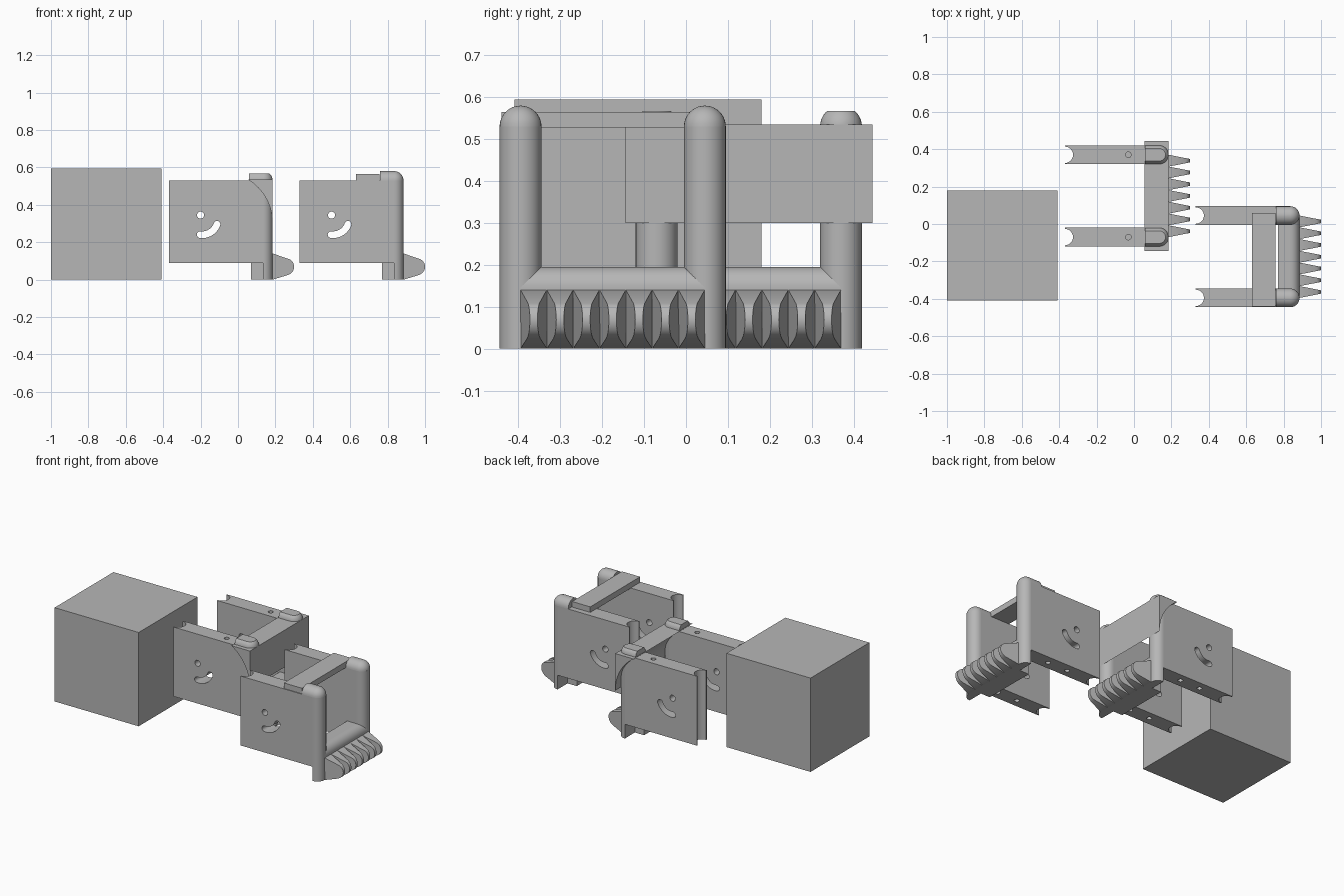
import bpy, bmesh
from math import sin, cos, pi, radians, sqrt, atan2

old = bpy.data.objects.get("Cube")
if old:
    bpy.data.objects.remove(old, do_unlink=True)

grey = bpy.data.materials.new("plain_grey")
grey.use_nodes = True
tone = (0.47, 0.47, 0.47, 1)
grey.diffuse_color = tone
grey.node_tree.nodes["Principled BSDF"].inputs["Base Color"].default_value = tone

R = 0.05            # half the thickness of a side plate
CX = 0.835          # centre of the rounded front post
TOP = 0.53          # top of the side plates


def loft(name, rings, smooth=False):
    """Skin equal-length closed rings of 3D points and cap both ends."""
    bm = bmesh.new()
    loops = [[bm.verts.new(p) for p in ring] for ring in rings]
    n = len(loops[0])
    for a, b in zip(loops, loops[1:]):
        for i in range(n):
            j = (i + 1) % n
            bm.faces.new((a[i], a[j], b[j], b[i]))
    bm.faces.new(loops[0][::-1])
    bm.faces.new(loops[-1])
    bmesh.ops.recalc_face_normals(bm, faces=bm.faces)
    mesh = bpy.data.meshes.new(name)
    bm.to_mesh(mesh)
    bm.free()
    mesh.materials.append(grey)
    ob = bpy.data.objects.new(name, mesh)
    bpy.context.collection.objects.link(ob)
    if smooth:
        shade(ob)
    return ob


def shade(ob):
    bpy.ops.object.select_all(action='DESELECT')
    ob.select_set(True)
    bpy.context.view_layer.objects.active = ob
    bpy.ops.object.shade_smooth_by_angle(angle=radians(30))


def along_y(name, pts, y0, y1, smooth=False):
    return loft(name, [[(x, y, z) for x, z in pts] for y in (y0, y1)], smooth)


def along_z(name, pts, z0, z1, smooth=False):
    return loft(name, [[(x, y, z) for x, y in pts] for z in (z0, z1)], smooth)


def rect(a0, b0, a1, b1):
    return [(a0, b0), (a1, b0), (a1, b1), (a0, b1)]


def arc(cx, cy, r, start, end, n):
    step = (end - start) / n
    return [(cx + r * cos(start + step * i), cy + r * sin(start + step * i))
            for i in range(n + 1)]


def circle(cx, cy, r, n=24):
    return arc(cx, cy, r, 0, 2 * pi, n)[:-1]


def cut(ob, cutters):
    bpy.context.view_layer.objects.active = ob
    for c in cutters:
        mod = ob.modifiers.new("cut", 'BOOLEAN')
        mod.operation = 'DIFFERENCE'
        mod.solver = 'EXACT'
        mod.object = c
        bpy.ops.object.modifier_apply(modifier=mod.name)
        bpy.data.objects.remove(c, do_unlink=True)


def curved_slot():
    cx, cz, r, w = 0.508, 0.325, 0.085, 0.018
    a, b = radians(-97), radians(-20)
    end = (cx + r * cos(b), cz + r * sin(b))
    start = (cx + r * cos(a), cz + r * sin(a))
    return (arc(cx, cz, r + w, a, b, 12) + arc(*end, w, b, b + pi, 8)[1:-1]
            + arc(cx, cz, r - w, b, a, 12) + arc(*start, w, a + pi, a + 2 * pi, 8)[1:-1])


def side_assembly(tag, y, dx, cap_top):
    # Side plate with rear groove, round hole, curved slot and pin holes
    plate = along_y(tag + "_side_plate", rect(0.33 + dx, 0.09, CX + dx, TOP), y - R, y + R)
    slot = [(x + dx, z) for x, z in curved_slot()]
    cutters = [along_z("groove_cutter", circle(0.33 + dx, y, 0.044), 0, 1),
               along_y("hole_cutter", circle(0.5 + dx, 0.345, 0.019), y - 1, y + 1),
               along_y("slot_cutter", slot, y - 1, y + 1),
               along_z("pin_cutter", circle(0.67 + dx, y, 0.015, 16), 0.49, 0.6)]
    for x in (0.53, 0.67):
        cutters.append(along_z("pin_cutter", circle(x + dx, y, 0.015, 16), 0, 0.13))
    cut(plate, cutters)
    shade(plate)
    # Rounded front post
    along_z(tag + "_front_post", arc(CX + dx, y, R, -pi / 2, pi / 2, 20), 0, TOP, True)
    # Domed cap running back over the plate
    rings = []
    top_angle = atan2(cap_top, sqrt(max(R * R - cap_top * cap_top, 0)))
    for i in range(11):
        t = top_angle * i / 10
        r = max(R * cos(t), 0.0005)
        rings.append([(x, yy, TOP + R * sin(t)) for x, yy in
                      [(0.76 + dx, y - r)] + arc(CX + dx, y, r, -pi / 2, pi / 2, 16)
                      + [(0.76 + dx, y + r)]])
    loft(tag + "_post_cap", rings, True)


def tooth(name, y, half, dx):
    profile = [(0.88, 0), (0.885, 0), (0.965, 0.024)]
    profile += arc(0.955, 0.069, 0.045, radians(-60), radians(60), 10)
    profile += [(0.885, 0.14), (0.88, 0.14)]

    def side(s):
        return [(x + dx, y + s * (half - (half - 0.009) * max(x - 0.885, 0) / 0.115), z)
                for x, z in profile]
    loft(name, [side(-1), side(1)], True)


def loader(tag, dx, dy, cap_top):
    y0, y1 = -0.395 + dy, 0.045 + dy
    side_assembly(tag + "_right", y0, dx, cap_top)
    side_assembly(tag + "_left", y1, dx, cap_top)
    # Lower crossbar with rounded front edge meeting the posts
    along_y(tag + "_crossbar_rear", rect(0.77 + dx, 0, CX + dx, 0.195), y0 + R, y1 - R)
    front = [(CX + dx, 0), (CX + R + dx, 0)] + arc(CX + dx, 0.145, R, 0, pi / 2, 12)
    along_y(tag + "_crossbar_front", front, y0, y1, True)
    # Row of tapered teeth
    count = 7
    pitch = (y1 - y0) / count
    for i in range(count):
        tooth(f"{tag}_tooth_{i + 1}", y0 + pitch * (i + 0.5), pitch / 2, dx)


# Large block
along_z("block", rect(-1, -0.41, -0.41, 0.18), 0, 0.595)

# Front loader with a flat top board
loader("front_loader", 0, 0, R)
along_y("top_board", rect(0.63, 0.528, 0.757, 0.565), -0.44, 0.06)

# Rear loader with a hollow-backed corner beam
loader("rear_loader", -0.70, 0.325, 0.037)
mid = -0.092
radius = 0.277
beam = [(0.185, 0.535)] + arc(mid, 0.30, radius, atan2(0.235, 0.147), 0, 16)
along_y("corner_beam", beam, -0.145, 0.445, True)
